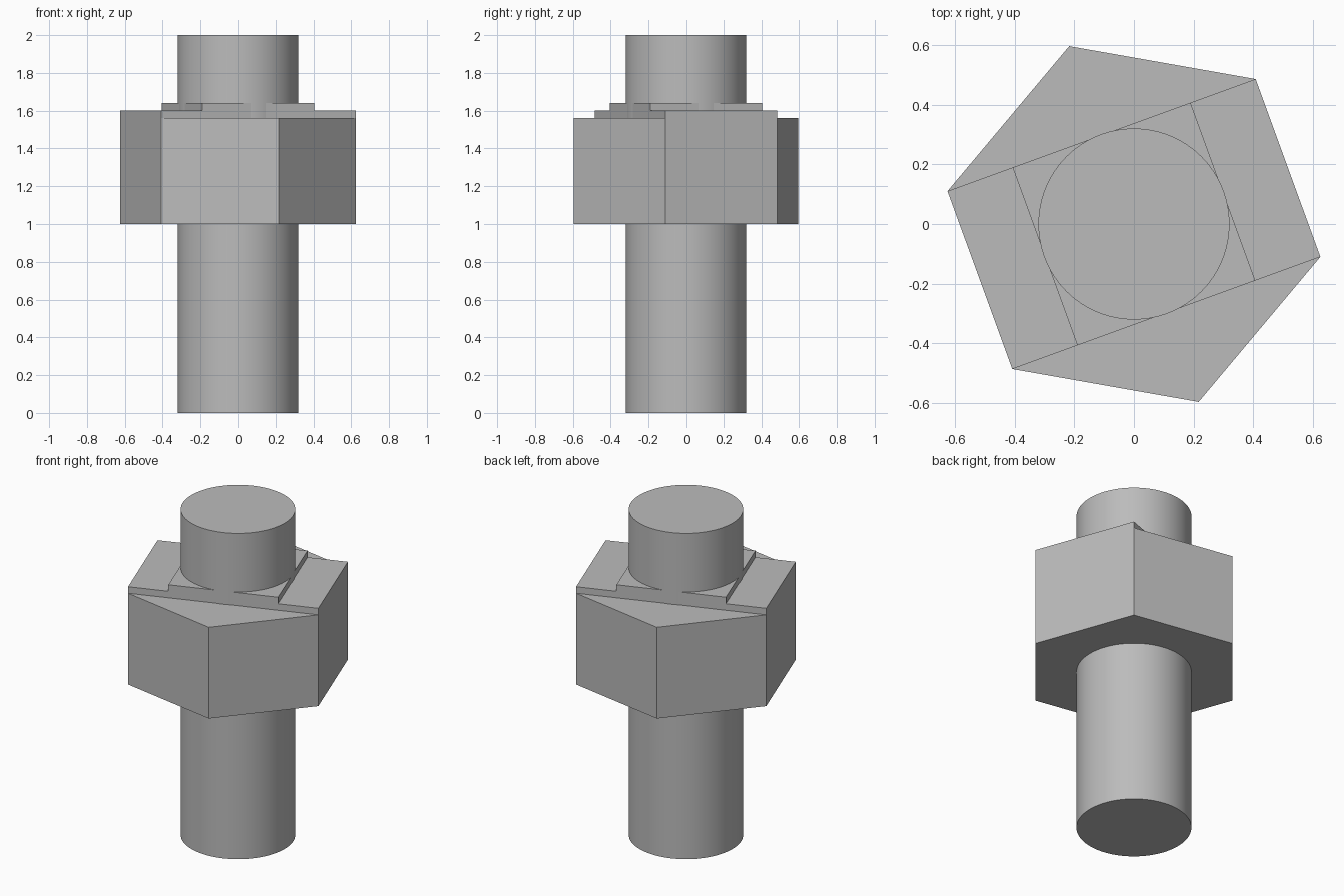
import bpy
import bmesh
from math import radians, cos, sin
from mathutils import Vector

cube = bpy.data.objects.get("Cube")
if cube:
    bpy.data.objects.remove(cube, do_unlink=True)

steel = bpy.data.materials.new("grey steel")
steel.use_nodes = True
grey = (0.5, 0.5, 0.5, 1)
steel.diffuse_color = grey
steel.node_tree.nodes["Principled BSDF"].inputs["Base Color"].default_value = grey

HEX_RADIUS = 0.634
STEP = 0.04
HALF_WIDTH = HEX_RADIUS / 2


def raise_face(bm, face, height):
    """Extrude one face straight up and return the new top face."""
    result = bmesh.ops.extrude_face_region(bm, geom=[face])["geom"]
    verts = [g for g in result if isinstance(g, bmesh.types.BMVert)]
    bmesh.ops.translate(bm, verts=verts, vec=(0, 0, height))
    return next(g for g in result if isinstance(g, bmesh.types.BMFace))


def middle_strip(bm, face, angle):
    """Cut a face on both sides of the axis and return the middle piece."""
    normal = Vector((cos(angle), sin(angle), 0))
    pieces = [face]
    for side in (-1, 1):
        geom = pieces + list({e for f in pieces for e in f.edges})
        geom += list({v for f in pieces for v in f.verts})
        cut = bmesh.ops.bisect_plane(bm, geom=geom, dist=0.0001,
                                     plane_co=normal * HALF_WIDTH * side,
                                     plane_no=normal)
        pieces = [g for g in cut["geom"] if isinstance(g, bmesh.types.BMFace)]
    return min(pieces, key=lambda f: f.calc_center_median().xy.length)


# Hexagonal nut with a raised band and a square pad on its top
bm = bmesh.new()
corners = [radians(60 * i - 10) for i in range(6)]
base = bm.faces.new([bm.verts.new((HEX_RADIUS * cos(a), HEX_RADIUS * sin(a), 1))
                     for a in corners])
top = raise_face(bm, base, 0.56)
for direction in (110, 20):
    top = raise_face(bm, middle_strip(bm, top, radians(direction)), STEP)
bmesh.ops.dissolve_limit(bm, angle_limit=radians(1), verts=bm.verts, edges=bm.edges)
bmesh.ops.recalc_face_normals(bm, faces=bm.faces)
mesh = bpy.data.meshes.new("hex_nut")
bm.to_mesh(mesh)
bm.free()
nut = bpy.data.objects.new("hex_nut", mesh)
bpy.context.collection.objects.link(nut)
mesh.materials.append(steel)

# Round shaft running through the nut
bpy.ops.mesh.primitive_cylinder_add(vertices=96, radius=0.32, depth=2, location=(0, 0, 1))
shaft = bpy.context.object
shaft.name = "shaft"
shaft.data.materials.append(steel)
bpy.ops.object.shade_smooth_by_angle(angle=radians(30))
